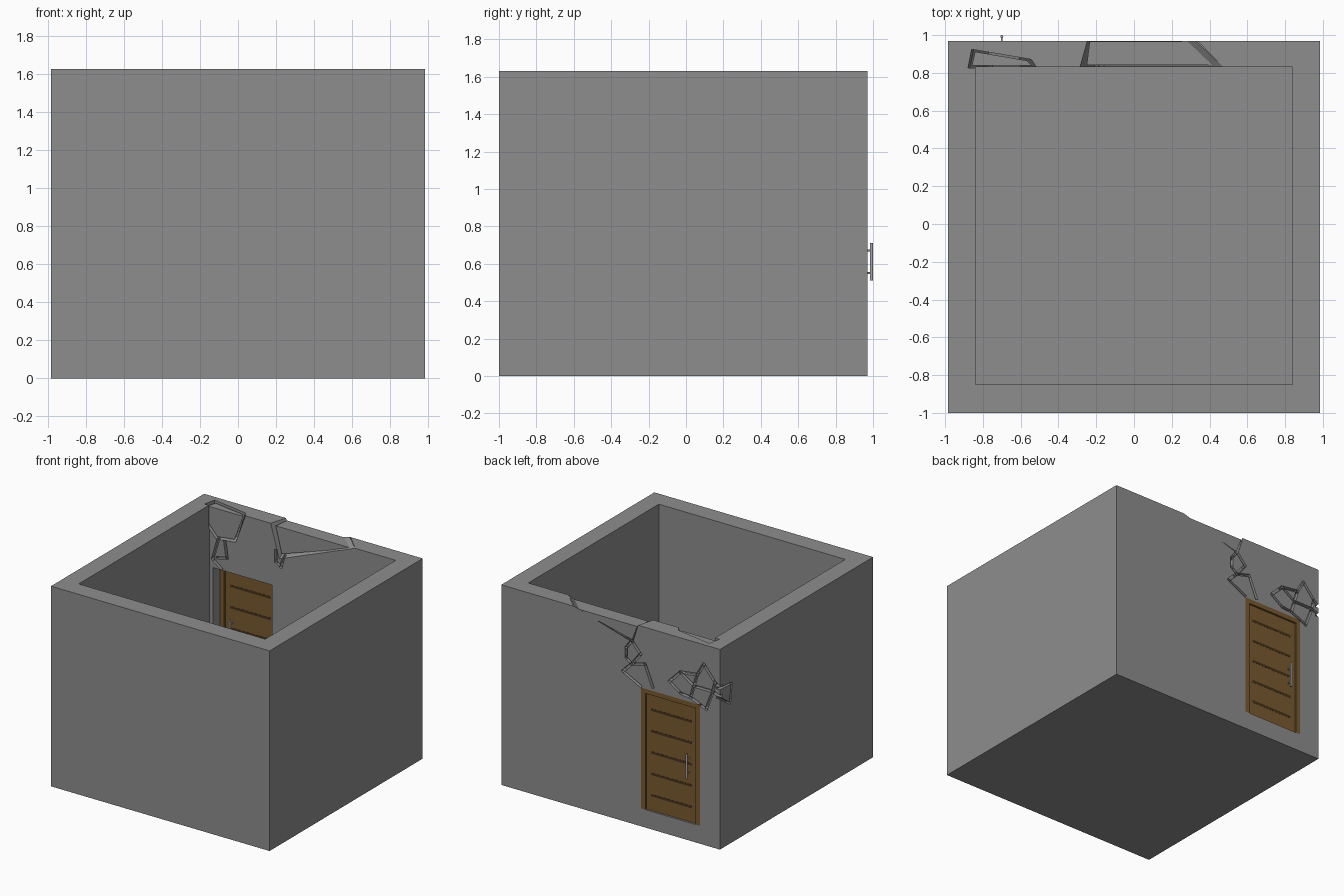
import bpy, bmesh, math
from mathutils import Vector, Matrix

cube = bpy.data.objects.get("Cube")
if cube:
    bpy.data.objects.remove(cube, do_unlink=True)


def material(name, rgb, rough=0.8):
    m = bpy.data.materials.new(name)
    m.use_nodes = True
    m.diffuse_color = (*rgb, 1)
    bsdf = next(n for n in m.node_tree.nodes if n.type == 'BSDF_PRINCIPLED')
    bsdf.inputs["Base Color"].default_value = (*rgb, 1)
    bsdf.inputs["Roughness"].default_value = rough
    return m


GREY = material("wall grey", (0.27, 0.27, 0.27))
BROWN = material("door brown", (0.19, 0.10, 0.028))
DARK = material("groove brown", (0.06, 0.032, 0.012))
STEEL = material("handle steel", (0.4, 0.4, 0.4))


def finish(name, bm, mat):
    bmesh.ops.recalc_face_normals(bm, faces=bm.faces)
    me = bpy.data.meshes.new(name)
    bm.to_mesh(me)
    bm.free()
    me.materials.append(mat)
    ob = bpy.data.objects.new(name, me)
    bpy.context.collection.objects.link(ob)
    return ob


def add_box(bm, lo, hi):
    lo, hi = Vector(lo), Vector(hi)
    mat = Matrix.Translation((lo + hi) / 2) @ Matrix.Diagonal((*(hi - lo), 1))
    bmesh.ops.create_cube(bm, size=1, matrix=mat)


def box(name, lo, hi, mat):
    bm = bmesh.new()
    add_box(bm, lo, hi)
    return finish(name, bm, mat)


def loft(name, inner, outer, y0, y1, mat):
    """Block between an x,z outline at depth y0 and another at y1."""
    bm = bmesh.new()
    a = [bm.verts.new((x, y0, z)) for x, z in inner]
    b = [bm.verts.new((x, y1, z)) for x, z in outer]
    bm.faces.new(a)
    bm.faces.new(b[::-1])
    for i in range(len(a)):
        j = (i + 1) % len(a)
        bm.faces.new((a[i], b[i], b[j], a[j]))
    return finish(name, bm, mat)


def cut(target, cutter):
    mod = target.modifiers.new("cut", 'BOOLEAN')
    mod.operation = 'DIFFERENCE'
    mod.solver = 'EXACT'
    mod.use_self = True
    mod.object = cutter
    bpy.context.view_layer.objects.active = target
    bpy.ops.object.modifier_apply(modifier=mod.name)
    bpy.data.objects.remove(cutter, do_unlink=True)


def crack(paths, to_world, width=0.022, depth=0.03):
    """Cutter made of one thin bar per crack segment; to_world places the flat drawing."""
    bm = bmesh.new()
    for path in paths:
        for p, q in zip(path, path[1:]):
            p, q = Vector(p), Vector(q)
            d = q - p
            bar = (Matrix.Translation((*(p + q) / 2, 0))
                   @ Matrix.Rotation(math.atan2(d.y, d.x), 4, 'Z')
                   @ Matrix.Diagonal((d.length + width * 0.8, width, depth * 2, 1)))
            bmesh.ops.create_cube(bm, size=1, matrix=to_world @ bar)
    return finish("crack_cutter", bm, GREY)


def shrink(outline, k):
    c = sum((Vector(p) for p in outline), Vector((0, 0))) / len(outline)
    return [c + (Vector(p) - c) * k for p in outline]


# Room shell with open top and a doorway through the back wall
TOP, FLOOR = 1.63, 0.145
BACK, INNER = 0.97, 0.83
shell = box("room_walls", (-0.985, -1, 0), (0.985, BACK, TOP), GREY)
cut(shell, box("hollow", (-0.84, -0.85, FLOOR), (0.84, INNER, 2), GREY))
X0, X1, DOOR_TOP = -0.805, -0.275, 1.13
cut(shell, box("doorway", (X0, 0.8, FLOOR), (X1, 1.1, DOOR_TOP), GREY))

# Large broken piece at the top of the back wall, sitting loose in its gap
cut(shell, loft("gap", [(-0.29, TOP + .01), (-0.21, 1.36), (0.5, TOP + .01)],
                [(-0.25, TOP + .01), (-0.2, 1.48), (0.36, TOP + .01)],
                INNER - .001, BACK + .001, GREY))
loft("large_broken_piece", [(-0.25, 1.615), (-0.195, 1.4), (0.44, 1.615)],
     [(-0.235, 1.615), (-0.19, 1.495), (0.32, 1.615)], 0.842, 0.965, GREY)

# Small broken piece on the inside of the back corner
gap_in = [(-0.88, TOP + .01), (-0.51, TOP + .01), (-0.6, 1.39), (-0.78, 1.37), (-0.87, 1.47)]
gap_out = [(-0.86, TOP + .01), (-0.54, TOP + .01), (-0.61, 1.41), (-0.77, 1.39), (-0.85, 1.48)]
small_gap = loft("gap", gap_in, gap_out, INNER - .005, 0.9, GREY)
for v in small_gap.data.vertices:
    if v.co.y > 0.85:
        v.co.y = 0.925 + (v.co.x + 0.86) * -0.17
cut(shell, small_gap)
piece = loft("small_broken_piece", shrink(gap_in, 0.86), shrink(gap_out, 0.86), 0.838, 0.9, GREY)
for v in piece.data.vertices:
    v.co.z = min(v.co.z, 1.615)
    if v.co.y > 0.85:
        v.co.y = 0.915 + (v.co.x + 0.86) * -0.17

# Cracks: x,z drawings on the outer and inner back wall, y,z drawing on the side wall
upright = Matrix.Rotation(math.pi / 2, 4, 'X')
outer_cracks = [
    [(-0.19, 1.49), (-0.14, 1.42), (-0.14, 1.34), (-0.19, 1.3), (-0.27, 1.4), (-0.19, 1.49)],
    [(-0.27, 1.14), (-0.11, 1.22), (-0.19, 1.3), (-0.31, 1.33), (-0.38, 1.16)],
    [(-0.53, 1.25), (-0.63, 1.35), (-0.78, 1.37), (-0.84, 1.47), (-0.94, 1.35),
     (-0.92, 1.27), (-0.86, 1.11), (-0.72, 1.17), (-0.63, 1.18), (-0.53, 1.25)],
    [(-0.63, 1.35), (-0.75, 1.27), (-0.72, 1.17)],
    [(-0.78, 1.37), (-0.75, 1.27), (-0.92, 1.27)],
    [(-0.94, 1.35), (-1.0, 1.31)], [(-0.92, 1.27), (-1.0, 1.24)],
]
inner_cracks = [
    [(-0.24, 1.42), (-0.24, 1.33), (-0.195, 1.3), (-0.17, 1.39)],
    [(-0.76, 1.37), (-0.81, 1.2), (-0.73, 1.14)],
    [(-0.7, 1.37), (-0.68, 1.24), (-0.77, 1.22)],
]
side_cracks = [[(0.98, 1.31), (0.82, 1.3), (0.84, 1.14), (0.98, 1.24)]]
cut(shell, crack(outer_cracks, Matrix.Translation((0, BACK, 0)) @ upright))
cut(shell, crack(inner_cracks, Matrix.Translation((0, INNER, 0)) @ upright))
cut(shell, crack(side_cracks, Matrix.Translation((-0.985, 0, 0))
                 @ Matrix.Rotation(math.pi / 2, 4, 'Z') @ upright, 0.015))

# Door frame and leaf
JAMB = 0.038
frame = box("door_frame", (X0, 0.918, FLOOR), (X1, BACK, DOOR_TOP), BROWN)
cut(frame, box("frame_hole", (X0 + JAMB, 0.8, 0), (X1 - JAMB, 1.1, DOOR_TOP - JAMB), BROWN))
LEAF_IN, LEAF_OUT = 0.932, 0.955
box("door_leaf", (X0 + JAMB, LEAF_IN, FLOOR), (X1 - JAMB, LEAF_OUT, DOOR_TOP - JAMB), BROWN)

# Horizontal grooves on both sides of the leaf
bm = bmesh.new()
for i in range(5):
    z = 0.27 + 0.174 * i
    add_box(bm, (-0.725, LEAF_IN - .001, z - .01), (-0.355, LEAF_OUT + .001, z + .01))
finish("door_grooves", bm, DARK)


# Bar handles, one on each side
def add_rod(bm, p, q, r):
    p, q = Vector(p), Vector(q)
    turn = (q - p).to_track_quat('Z', 'Y').to_matrix().to_4x4()
    bmesh.ops.create_cone(bm, cap_ends=True, segments=16, radius1=r, radius2=r,
                          depth=(q - p).length, matrix=Matrix.Translation((p + q) / 2) @ turn)


for name, face, way in (("outer_handle", LEAF_OUT, 1), ("inner_handle", LEAF_IN, -1)):
    bm = bmesh.new()
    y = face + way * 0.037
    add_rod(bm, (-0.7, y, 0.51), (-0.7, y, 0.71), 0.008)
    for z in (0.55, 0.67):
        add_rod(bm, (-0.7, face, z), (-0.7, y, z), 0.005)
    handle = finish(name, bm, STEEL)
    bpy.ops.object.select_all(action='DESELECT')
    handle.select_set(True)
    bpy.context.view_layer.objects.active = handle
    bpy.ops.object.shade_smooth_by_angle()
